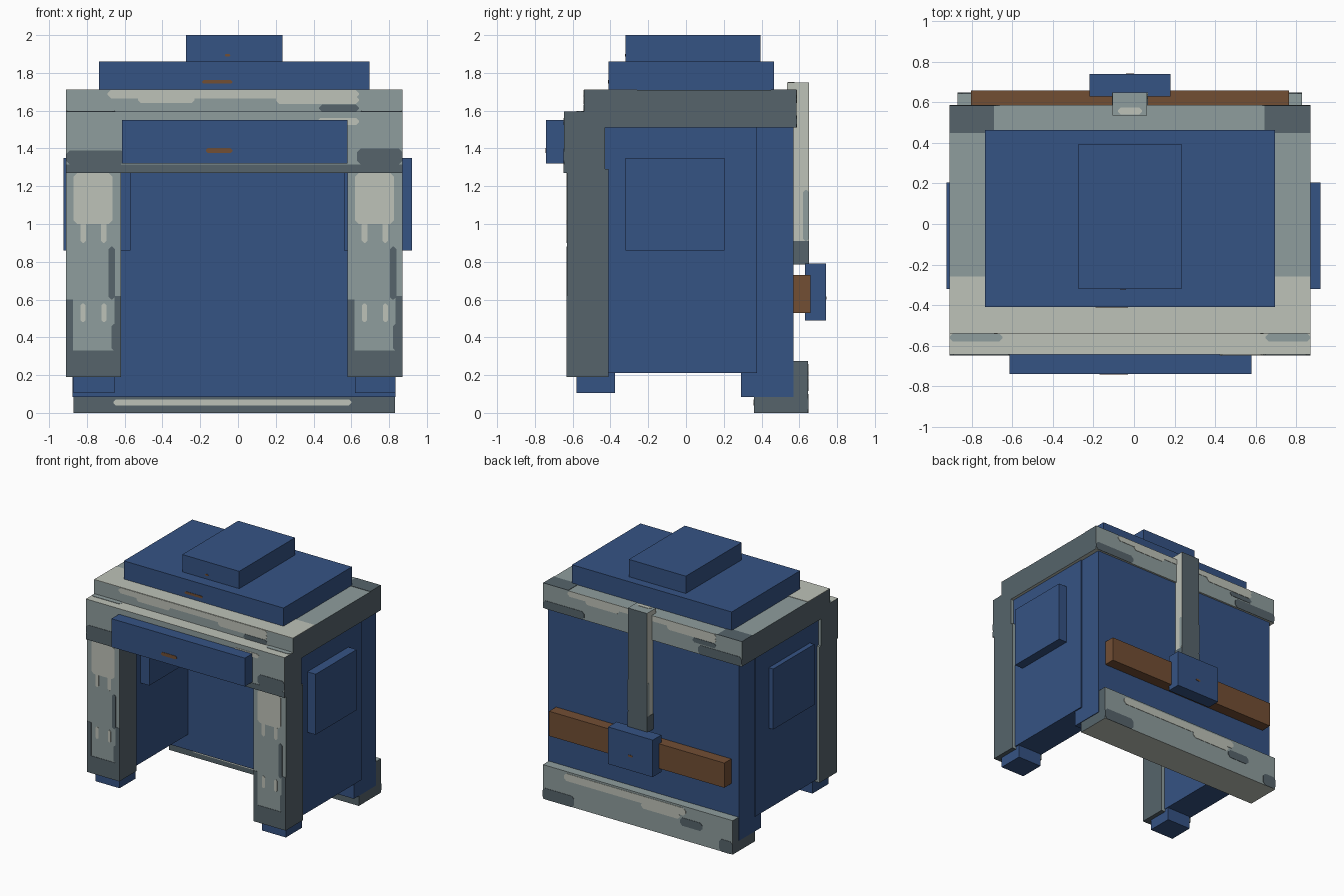
import bpy, bmesh
from mathutils import Vector

if "Cube" in bpy.data.objects:
    bpy.data.objects.remove(bpy.data.objects["Cube"])


def lin(c):
    c /= 255
    return c / 12.92 if c <= 0.04045 else ((c + 0.055) / 1.055) ** 2.4


PALETTE = {"blue": (53, 83, 132), "light": (190, 194, 184), "mid": (143, 157, 157),
           "dark": (86, 100, 107), "brown": (114, 78, 52)}
MATS = {}
for key, rgb in PALETTE.items():
    MATS[key] = bpy.data.materials.new(key + " paint")
    MATS[key].diffuse_color = (*[lin(c) for c in rgb], 1)


def finish(name, bm, colors):
    """colors: one colour, or colours for (side, front, back, top, bottom)."""
    bmesh.ops.recalc_face_normals(bm, faces=bm.faces)
    if isinstance(colors, str):
        colors = (colors,) * 5
    used = list(dict.fromkeys(colors))
    for f in bm.faces:
        n = f.normal
        if abs(n.x) > 0.6:
            c = colors[0]
        elif abs(n.y) > 0.6:
            c = colors[1] if n.y < 0 else colors[2]
        else:
            c = colors[3] if n.z > 0 else colors[4]
        f.material_index = used.index(c)
    me = bpy.data.meshes.new(name)
    bm.to_mesh(me)
    bm.free()
    for c in used:
        me.materials.append(MATS[c])
    ob = bpy.data.objects.new(name, me)
    bpy.context.collection.objects.link(ob)


def box(name, x, y, z, colors="blue"):
    bm = bmesh.new()
    bmesh.ops.create_cube(bm, size=1)
    for v in bm.verts:
        v.co = [lo + (hi - lo) * (t + 0.5) for t, (lo, hi) in zip(v.co, (x, y, z))]
    finish(name, bm, colors)


def patch(name, side, at, u, v, color, cut=0.02, lift=0.003):
    """Thin painted plate with clipped corners, lying on one face of a box."""
    (u0, u1), (v0, v1) = u, v
    c = min(cut, (u1 - u0) / 2.5, (v1 - v0) / 2.5)
    ring = [(u0 + c, v0), (u1 - c, v0), (u1, v0 + c), (u1, v1 - c),
            (u1 - c, v1), (u0 + c, v1), (u0, v1 - c), (u0, v0 + c)]
    if cut == 0:
        ring = [(u0, v0), (u1, v0), (u1, v1), (u0, v1)]
    place, out = {
        "front": (lambda a, b: Vector((a, at, b)), Vector((0, -1, 0))),
        "back": (lambda a, b: Vector((a, at, b)), Vector((0, 1, 0))),
        "top": (lambda a, b: Vector((a, b, at)), Vector((0, 0, 1))),
        "right": (lambda a, b: Vector((at, a, b)), Vector((1, 0, 0))),
        "left": (lambda a, b: Vector((at, a, b)), Vector((-1, 0, 0))),
    }[side]
    bm = bmesh.new()
    low = [bm.verts.new(place(*p)) for p in ring]
    high = [bm.verts.new(place(*p) + out * lift) for p in ring]
    bm.faces.new(low)
    bm.faces.new(high)
    for i in range(len(ring)):
        j = (i + 1) % len(ring)
        bm.faces.new((low[i], low[j], high[j], high[i]))
    finish(name, bm, color)


# Main walls
box("back_wall", (-0.875, 0.835), (0.29, 0.57), (0.085, 1.515))
for tag, x in (("left", (-0.885, -0.65)), ("right", (0.61, 0.845))):
    box(tag + "_side_wall", x, (-0.43, 0.375), (0.21, 1.515))
box("left_window_plate", (-0.925, -0.57), (-0.32, 0.205), (0.86, 1.35))
box("right_window_plate", (0.56, 0.92), (-0.32, 0.205), (0.86, 1.35))

# Top slab, front beam and back base
box("top_slab", (-0.91, 0.87), (-0.54, 0.585), (1.51, 1.71),
    ("dark", "mid", "mid", "mid", "light"))
box("front_beam", (-0.91, 0.87), (-0.645, -0.43), (1.27, 1.595),
    ("dark", "mid", "mid", "light", "light"))
box("back_base", (-0.87, 0.83), (0.36, 0.645), (0, 0.275),
    ("dark", "dark", "mid", "mid", "light"))

# Stacked lid plates and front plate
box("lid_plate", (-0.735, 0.695), (-0.41, 0.465), (1.71, 1.86))
box("lid_cap", (-0.275, 0.235), (-0.32, 0.395), (1.86, 2.0))
box("front_plate", (-0.615, 0.58), (-0.74, -0.645), (1.32, 1.55))
patch("front_plate_fleck", "front", -0.74, (-0.17, -0.03), (1.375, 1.402), "brown", 0.01)
patch("lid_plate_fleck", "front", -0.41, (-0.19, -0.03), (1.743, 1.762), "brown", 0.01)
patch("lid_cap_fleck", "front", -0.32, (-0.07, -0.04), (1.887, 1.9), "brown", 0.005)

# Front pillars with feet and worn paint
for tag, x in (("left", -0.91), ("right", 0.58)):
    box(tag + "_pillar", (x, x + 0.29), (-0.63, -0.41), (0.19, 1.29),
        ("dark", "mid", "mid", "mid", "dark"))
    box(tag + "_foot", (x + 0.04, x + 0.255), (-0.58, -0.375), (0.105, 0.25))
    f = -0.63
    patch(tag + "_pillar_shine", "front", f, (x + 0.04, x + 0.245), (1.0, 1.27), "light")
    for i, d in enumerate((0.09, 0.2)):
        patch(f"{tag}_pillar_drip_{i}", "front", f, (x + d - 0.015, x + d + 0.015),
              (0.9, 1.01), "light")
        patch(f"{tag}_pillar_spot_{i}", "front", f, (x + d - 0.013, x + d + 0.013),
              (0.48, 0.58), "light")
    patch(tag + "_pillar_foot_shade", "front", f, (x, x + 0.29), (0.19, 0.33), "dark", 0)
    patch(tag + "_pillar_outer_shade", "front", f, (x, x + 0.037), (0.33, 0.6), "dark", 0)
    patch(tag + "_pillar_inner_shade", "front", f, (x + 0.255, x + 0.29), (0.33, 0.62), "dark", 0)
    patch(tag + "_pillar_high_shade", "front", f, (x + 0.225, x + 0.258), (0.6, 0.88), "dark")
    patch(tag + "_pillar_low_shade", "front", f, (x + 0.24, x + 0.27), (0.33, 0.47), "dark")

# Worn paint on the front beam
patch("beam_low_shade", "front", -0.645, (-0.91, 0.87), (1.27, 1.315), "dark", 0)
patch("beam_left_shade", "front", -0.645, (-0.91, -0.6), (1.315, 1.39), "dark")
patch("beam_right_shade", "front", -0.645, (0.63, 0.87), (1.315, 1.4), "dark")
patch("beam_right_shine", "front", -0.645, (0.42, 0.64), (1.525, 1.56), "light")
patch("beam_top_left_wear", "top", 1.595, (-0.91, -0.65), (-0.58, -0.54), "mid")
patch("beam_top_right_wear", "top", 1.595, (0.65, 0.87), (-0.58, -0.54), "mid")

# Worn paint on the top slab
patch("slab_top_shine", "top", 1.71, (-0.91, 0.87), (-0.54, -0.26), "light", 0)
patch("slab_top_left_shade", "top", 1.71, (-0.91, -0.69), (0.45, 0.585), "dark", 0)
patch("slab_top_right_shade", "top", 1.71, (0.645, 0.87), (0.45, 0.585), "dark", 0)
for side, at, s, o in (("front", -0.54, 1, 0), ("back", 0.585, -1, -0.04)):
    def span(a, b):
        return tuple(sorted((s * a + o, s * b + o)))
    patch(f"slab_{side}_shine", side, at, span(-0.69, 0.64), (1.665, 1.71), "light")
    patch(f"slab_{side}_shine_left", side, at, span(-0.53, -0.23), (1.64, 1.68), "light")
    patch(f"slab_{side}_shine_right", side, at, span(0.2, 0.64), (1.635, 1.68), "light")
    patch(f"slab_{side}_spot", side, at, span(0.43, 0.64), (1.595, 1.632), "dark")
patch("slab_back_left_shade", "back", 0.585, (-0.91, -0.52), (1.51, 1.585), "dark")
patch("slab_back_right_shade", "back", 0.585, (0.5, 0.87), (1.51, 1.575), "dark")

# Worn paint on the base
patch("base_front_shine", "front", 0.36, (-0.66, 0.6), (0.04, 0.072), "light")
patch("base_back_shine", "back", 0.645, (-0.45, 0.64), (0.2, 0.26), "light")
patch("base_back_shine_low", "back", 0.645, (-0.4, -0.05), (0.16, 0.21), "light")
patch("base_back_spot", "back", 0.645, (-0.6, -0.4), (0.115, 0.18), "dark")
patch("base_back_left_shade", "back", 0.645, (-0.87, -0.75), (0, 0.1), "dark")
patch("base_back_right_shade", "back", 0.645, (0.55, 0.83), (0, 0.09), "dark")

# Back strap, bar and buckle
box("back_strap", (-0.105, 0.065), (0.535, 0.65), (0.785, 1.75),
    ("light", "mid", "dark", "mid", "dark"))
for side, at in (("left", -0.105), ("right", 0.065)):
    patch(f"strap_{side}_shade", side, at, (0.535, 0.65), (0.785, 0.91), "dark", 0)
    patch(f"strap_{side}_wear", side, at, (0.62, 0.65), (0.91, 1.18), "mid")
patch("strap_top_shine", "top", 1.75, (-0.08, 0.04), (0.54, 0.575), "light")
box("back_bar", (-0.805, 0.765), (0.565, 0.66), (0.53, 0.73), "brown")
box("buckle", (-0.22, 0.18), (0.63, 0.74), (0.49, 0.79))
patch("buckle_fleck", "back", 0.74, (-0.04, 0.0), (0.6, 0.615), "brown", 0.005)

for m in bpy.data.materials:
    if m.users and not m.is_grease_pencil:
        m.use_nodes = True
        m.node_tree.nodes["Principled BSDF"].inputs["Base Color"].default_value = m.diffuse_color
